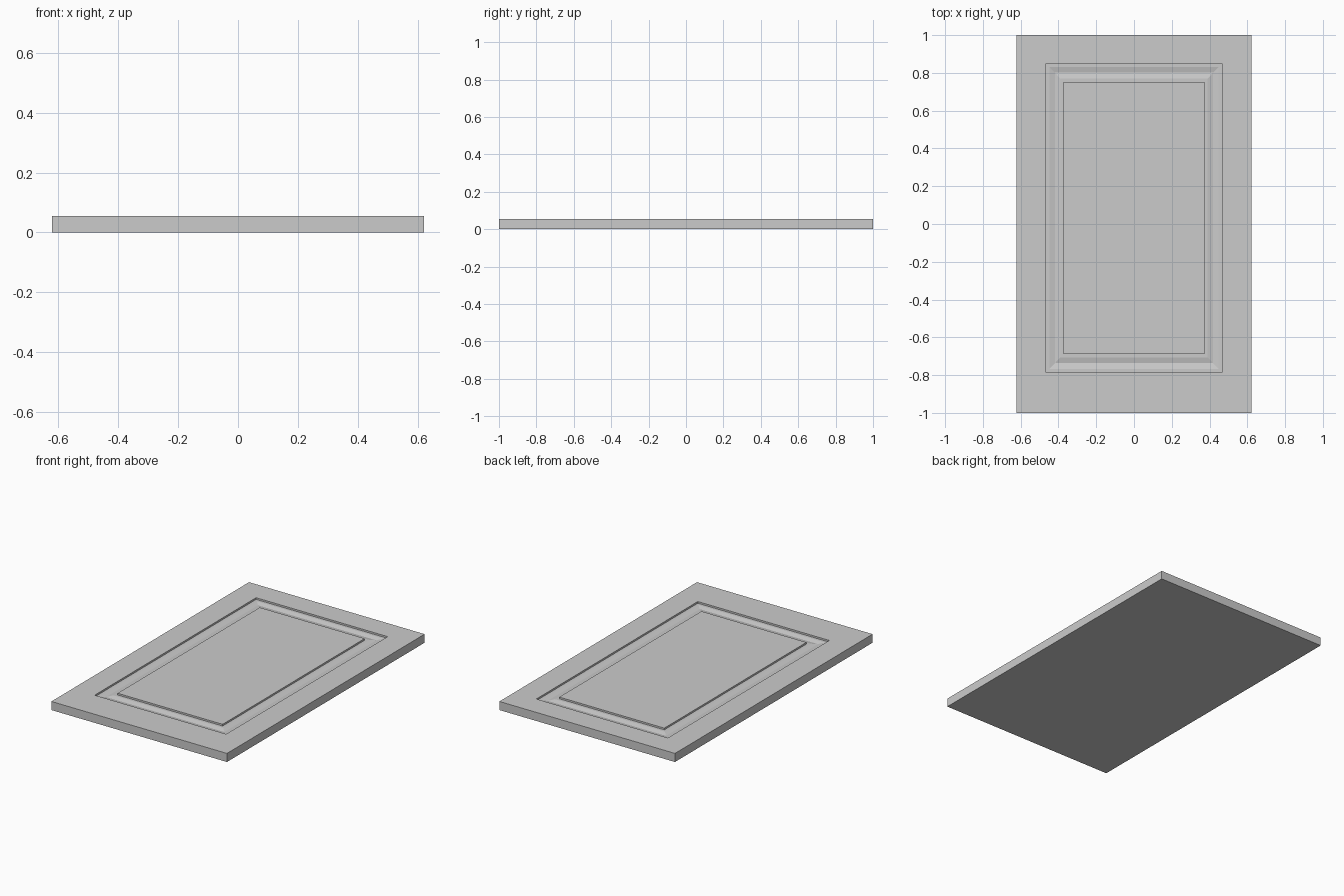
import bpy, bmesh

if "Cube" in bpy.data.objects:
    bpy.data.objects.remove(bpy.data.objects["Cube"])

# Rectangular ring profile: (half width x, half length y, centre y, height z)
PANEL_Y = 0.032
profile = [
    (0.622, 1.0, 0.0, 0.0),             # bottom rim
    (0.622, 1.0, 0.0, 0.055),           # top rim
    (0.466, 0.817, PANEL_Y, 0.055),     # outer edge of moulding
    (0.466, 0.817, PANEL_Y, 0.044),     # step down
    (0.448, 0.799, PANEL_Y, 0.044),     # outer ledge
    (0.419, 0.769, PANEL_Y, 0.037),     # bottom of shallow V
    (0.390, 0.738, PANEL_Y, 0.044),     # inner ledge
    (0.372, 0.719, PANEL_Y, 0.044),
    (0.372, 0.719, PANEL_Y, 0.055),     # raised centre field
]


def ring(bm, hx, hy, cy, z):
    return [bm.verts.new((sx * hx, cy + sy * hy, z))
            for sx, sy in ((-1, -1), (1, -1), (1, 1), (-1, 1))]


bm = bmesh.new()
rings = [ring(bm, *p) for p in profile]

# Mitred moulding between successive rings
for a, b in zip(rings, rings[1:]):
    for i in range(4):
        j = (i + 1) % 4
        bm.faces.new((a[i], a[j], b[j], b[i]))

# Flat back and raised centre
bm.faces.new(rings[0][::-1])
bm.faces.new(rings[-1])
bmesh.ops.recalc_face_normals(bm, faces=bm.faces)

mesh = bpy.data.meshes.new("cabinet_door_panel")
bm.to_mesh(mesh)
bm.free()
door = bpy.data.objects.new("cabinet_door_panel", mesh)
bpy.context.collection.objects.link(door)
